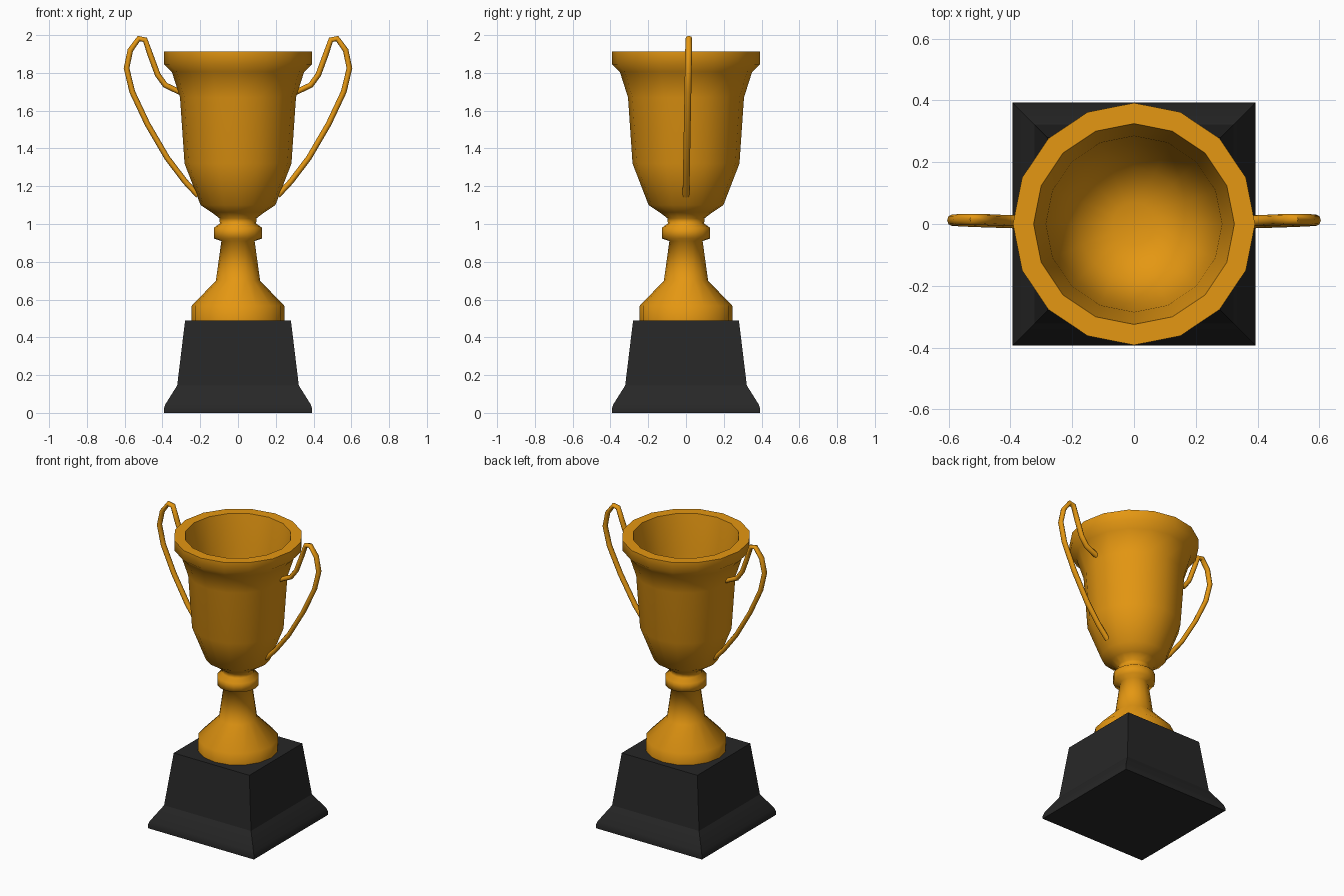
import bpy, bmesh, math
from mathutils import Vector

if "Cube" in bpy.data.objects:
    bpy.data.objects.remove(bpy.data.objects["Cube"])


def material(name, rgb):
    m = bpy.data.materials.new(name)
    m.diffuse_color = (*rgb, 1)
    m.use_nodes = True
    m.node_tree.nodes["Principled BSDF"].inputs["Base Color"].default_value = m.diffuse_color
    return m


gold = material("gold", (0.78, 0.31, 0.006))
black = material("black", (0.02, 0.02, 0.02))


def finish(name, bm, mat, angle):
    bmesh.ops.recalc_face_normals(bm, faces=bm.faces)
    me = bpy.data.meshes.new(name)
    bm.to_mesh(me)
    bm.free()
    me.materials.append(mat)
    ob = bpy.data.objects.new(name, me)
    bpy.context.collection.objects.link(ob)
    bpy.ops.object.select_all(action='DESELECT')
    ob.select_set(True)
    bpy.context.view_layer.objects.active = ob
    bpy.ops.object.shade_smooth_by_angle(angle=math.radians(angle))
    return ob


def bridge(bm, rings):
    """Skin successive rings and cap both ends."""
    n = len(rings[0])
    for a, b in zip(rings, rings[1:]):
        for i in range(n):
            j = (i + 1) % n
            bm.faces.new((a[i], a[j], b[j], b[i]))
    bm.faces.new(rings[0][::-1])
    bm.faces.new(rings[-1])


def turned(name, profile, sides, mat, angle, offset=0.0):
    """Stack of regular rings (radius, height)."""
    bm = bmesh.new()
    rings = []
    for r, z in profile:
        rings.append([bm.verts.new((r * math.cos(offset + 2 * math.pi * i / sides),
                                    r * math.sin(offset + 2 * math.pi * i / sides), z))
                      for i in range(sides)])
    bridge(bm, rings)
    return finish(name, bm, mat, angle)


# Square plinth with a flared foot
R2 = math.sqrt(2)
turned("plinth", [(r * R2, z) for r, z in
       [(0.393, 0), (0.393, 0.02), (0.385, 0.045), (0.322, 0.145), (0.28, 0.49)]],
       4, black, 25, math.pi / 4)

# Stem, collar and hollow bowl in one turned piece
turned("cup", [
    (0.245, 0.485), (0.245, 0.567), (0.117, 0.70), (0.088, 0.91),       # foot and stem
    (0.127, 0.923), (0.127, 0.98), (0.096, 1.003), (0.098, 1.03),       # collar
    (0.14, 1.062), (0.198, 1.10), (0.283, 1.32), (0.307, 1.67),         # bowl outside
    (0.35, 1.805), (0.392, 1.845), (0.392, 1.912), (0.325, 1.912),      # rim
    (0.285, 1.67), (0.262, 1.33), (0.18, 1.13), (0.07, 1.09)],          # bowl inside
    16, gold, 80)

# Looped handles: tube swept along a path, leaning slightly back at the top
PATH = [(0.21, 1.15), (0.28, 1.225), (0.375, 1.35), (0.48, 1.53), (0.56, 1.70),
        (0.59, 1.825), (0.57, 1.92), (0.525, 1.982), (0.492, 1.975), (0.462, 1.89),
        (0.425, 1.79), (0.385, 1.735), (0.30, 1.695)]


def handle(name, side):
    bm = bmesh.new()
    pts = [Vector((side * x, 0.015 * (z - 1.15) / 0.83, z)) for x, z in PATH]
    rings = []
    for i, p in enumerate(pts):
        before = (p - pts[max(i - 1, 0)]).normalized()
        after = (pts[min(i + 1, len(pts) - 1)] - p).normalized()
        t = (before + after).normalized()
        u = Vector((0, 1, 0))
        v = t.cross(u).normalized()
        rings.append([bm.verts.new(p + 0.018 * math.cos(k * math.pi / 4) * u
                                   + 0.015 * math.sin(k * math.pi / 4) * v)
                      for k in range(8)])
    bridge(bm, rings)
    return finish(name, bm, gold, 60)


handle("right_handle", 1)
handle("left_handle", -1)
